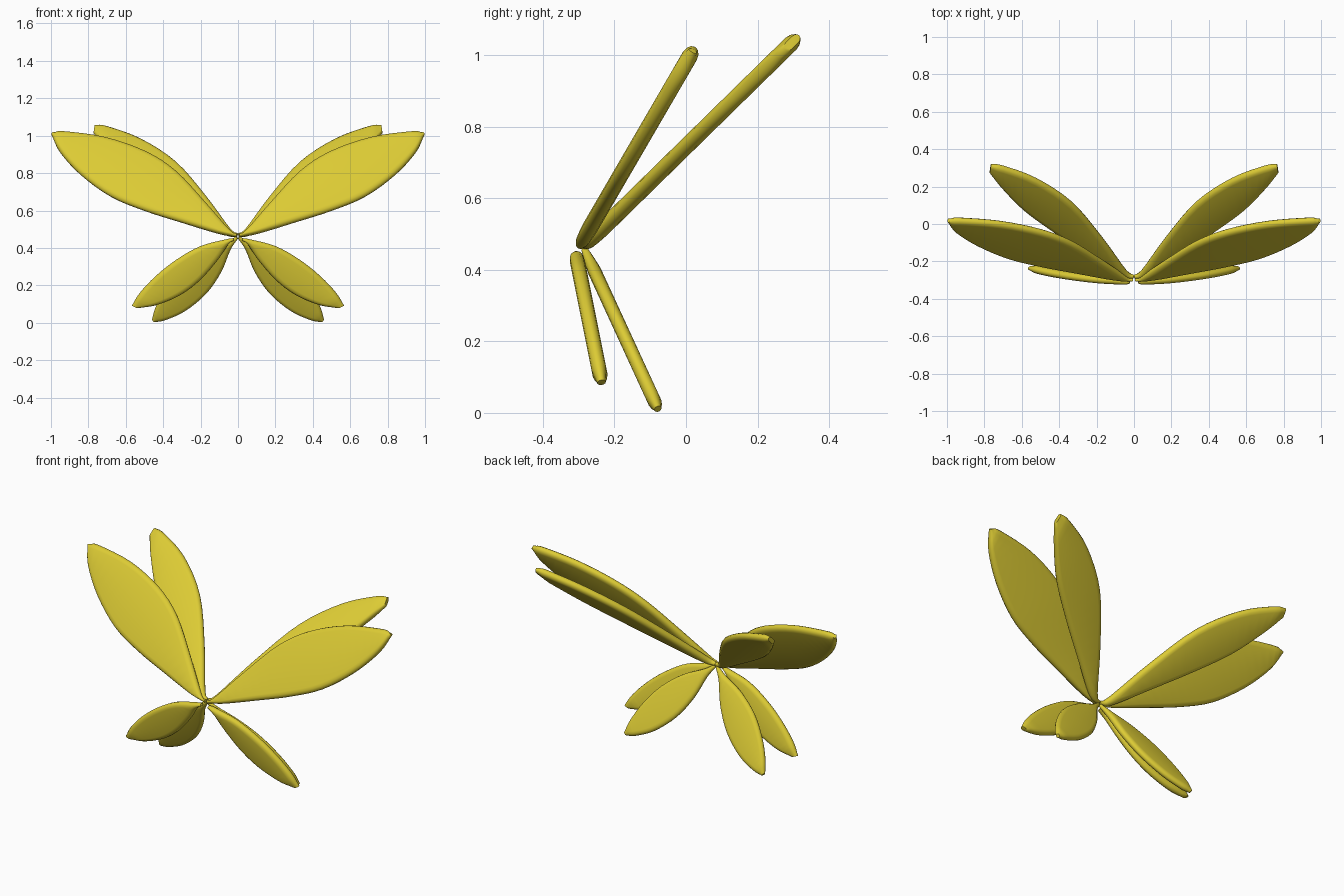
import bpy, bmesh, math
from mathutils import Vector

if "Cube" in bpy.data.objects:
    bpy.data.objects.remove(bpy.data.objects["Cube"])

yellow = bpy.data.materials.new("golden yellow")
yellow.diffuse_color = (0.72, 0.6, 0.035, 1)
yellow.use_nodes = True
yellow.node_tree.nodes["Principled BSDF"].inputs["Base Color"].default_value = yellow.diffuse_color


def smooth_path(pts, sub=4):
    """Catmull-Rom curve through 2D points."""
    p = [Vector(q) for q in pts]
    p = [2 * p[0] - p[1]] + p + [2 * p[-1] - p[-2]]
    out = []
    for i in range(1, len(p) - 2):
        a, b, c, d = p[i - 1:i + 3]
        for k in range(sub):
            t = k / sub
            out.append(0.5 * (2 * b + (c - a) * t + (2 * a - 5 * b + 4 * c - d) * t ** 2
                              + (3 * b - a - 3 * c + d) * t ** 3))
    return out + [p[-2]]


def wing(name, edge_a, edge_b, root, lean, thick):
    """Loft a rounded slab between two (x, z) edges on a plane leaning back along y."""
    y0, z0 = root
    normal = Vector((0, 1, -lean)).normalized()
    place = lambda q: Vector((q.x, y0 + lean * (q.y - z0), q.y))
    bm = bmesh.new()
    rings = []
    path = list(zip(smooth_path(edge_a), smooth_path(edge_b)))
    for i, (qa, qb) in enumerate(path):
        a, b = place(qa), place(qb)
        mid, half = (a + b) / 2, (a - b) / 2
        w = half.length
        side = half / w
        f = i / (len(path) - 1)
        # slab thins toward the root and the tip
        t = thick / 2 * min(1, 0.5 + 2.5 * f, 0.55 + 4 * (1 - f))
        r = min(t * 1.3, w)
        ring = []
        for s in (1, -1):
            for k in range(7):
                ang = math.pi * (k / 6 - 0.5)
                u = s * (w - r + r * math.cos(ang))
                v = s * t * math.sin(ang)
                ring.append(bm.verts.new(mid + side * u + normal * v))
        rings.append(ring)
    n = len(rings[0])
    for r0, r1 in zip(rings, rings[1:]):
        for k in range(n):
            bm.faces.new((r0[k], r0[(k + 1) % n], r1[(k + 1) % n], r1[k]))
    bm.faces.new(rings[0])
    bm.faces.new(rings[-1])
    bmesh.ops.remove_doubles(bm, verts=bm.verts, dist=0.0002)
    bmesh.ops.recalc_face_normals(bm, faces=bm.faces)
    me = bpy.data.meshes.new(name)
    bm.to_mesh(me)
    bm.free()
    me.materials.append(yellow)
    ob = bpy.data.objects.new(name, me)
    bpy.context.collection.objects.link(ob)
    bpy.ops.object.select_all(action='DESELECT')
    ob.select_set(True)
    bpy.context.view_layer.objects.active = ob
    bpy.ops.object.shade_smooth_by_angle(angle=math.radians(50))
    mirror = ob.modifiers.new("left and right", 'MIRROR')
    mirror.use_mirror_merge = False
    return ob


# Upper pair in front
wing("upper_front_wings",
     [(.005, .475), (.04, .492), (.17, .64), (.33, .81), (.49, .914), (.706, .99), (.93, 1.022), (.985, 1.016)],
     [(.01, .46), (.12, .483), (.31, .54), (.5, .6), (.68, .675), (.84, .79), (.95, .91), (.998, 1.008)],
     (-.29, .48), .581, .045)

# Upper pair behind
wing("upper_rear_wings",
     [(0, .475), (.04, .5), (.17, .674), (.33, .856), (.52, .98), (.7, 1.046), (.765, 1.055)],
     [(.01, .46), (.08, .48), (.245, .585), (.43, .705), (.59, .82), (.7, .93), (.772, 1.015)],
     (-.285, .465), 1.02, .045)

# Lower pair in front
wing("lower_front_wings",
     [(.025, .452), (.06, .447), (.2, .41), (.33, .337), (.44, .25), (.525, .16), (.567, .092)],
     [(.02, .44), (.05, .42), (.107, .337), (.2, .23), (.305, .15), (.43, .096), (.535, .078)],
     (-.307, .44), -.2, .042)

# Lower pair behind
wing("lower_rear_wings",
     [(.01, .462), (.07, .425), (.19, .37), (.305, .285), (.39, .18), (.44, .085), (.46, .018)],
     [(0, .45), (.04, .39), (.09, .27), (.17, .155), (.28, .064), (.385, .016), (.445, .004)],
     (-.285, .46), -.46, .038)
